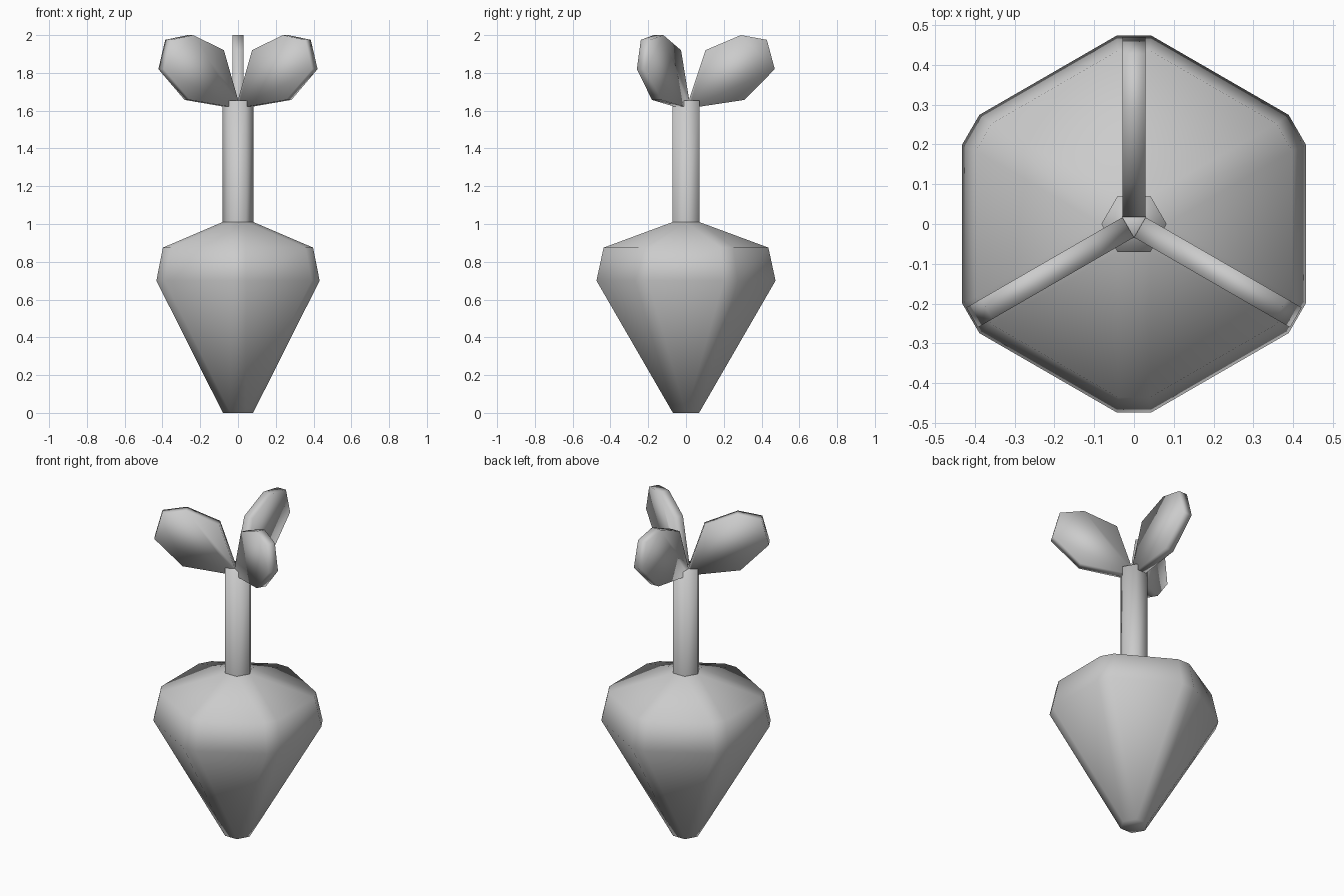
import bpy
from math import sin, cos, radians

if "Cube" in bpy.data.objects:
    bpy.data.objects.remove(bpy.data.objects["Cube"])


def make(name, verts, faces):
    me = bpy.data.meshes.new(name)
    me.from_pydata(verts, [], faces)
    me.update()
    for p in me.polygons:
        p.use_smooth = True
    ob = bpy.data.objects.new(name, me)
    bpy.context.collection.objects.link(ob)
    return ob


def ring(radius, z, angles):
    return [(radius * cos(radians(a)), radius * sin(radians(a)), z) for a in angles]


HEX = [60 * i for i in range(6)]
# hexagon with its corners cut off, turned 30 degrees from the stem
CUT = [60 * i + d for i in range(6) for d in (-24.8, 24.8)]

# root body: small hexagon, two wide rings, small hexagon
verts = (ring(0.08, 0, HEX) + ring(0.476, 0.70, CUT)
         + ring(0.438, 0.875, CUT) + ring(0.082, 1.01, HEX))
faces = [tuple(range(5, -1, -1))]
for i in range(6):
    j = (i + 1) % 6
    a, b, c = 6 + 2 * i, 7 + 2 * i, 6 + 2 * j
    faces += [(i, b, a), (i, j, c, b)]
    faces += [(a, b, b + 12, a + 12), (b, c, c + 12, b + 12)]
    faces += [(a + 12, b + 12, 30 + i), (b + 12, c + 12, 30 + j, 30 + i)]
make("root", verts, faces)

# six-sided stem
verts = ring(0.082, 1.01, HEX) + ring(0.082, 1.655, HEX)
faces = [(i, (i + 1) % 6, (i + 1) % 6 + 6, i + 6) for i in range(6)]
faces.append(tuple(range(6, 12)))
make("stem", verts, faces)

# three upright leaves: an outline in the radial plane, given thickness
outline = [(0.017, 1.66), (0.017, 1.613), (0.31, 1.657), (0.47, 1.82),
           (0.428, 1.975), (0.29, 2.0), (0.103, 1.92)]
n = len(outline)
half = 0.029
verts = [(r, s * half, z) for s in (-1, 1) for r, z in outline]
faces = [tuple(range(n)), tuple(range(2 * n - 1, n - 1, -1))]
faces += [(i, i + n, (i + 1) % n + n, (i + 1) % n) for i in range(n)]
for k in range(3):
    leaf = make(f"leaf_{k + 1}", verts, faces)
    leaf.rotation_euler.z = radians(90 + 120 * k)
